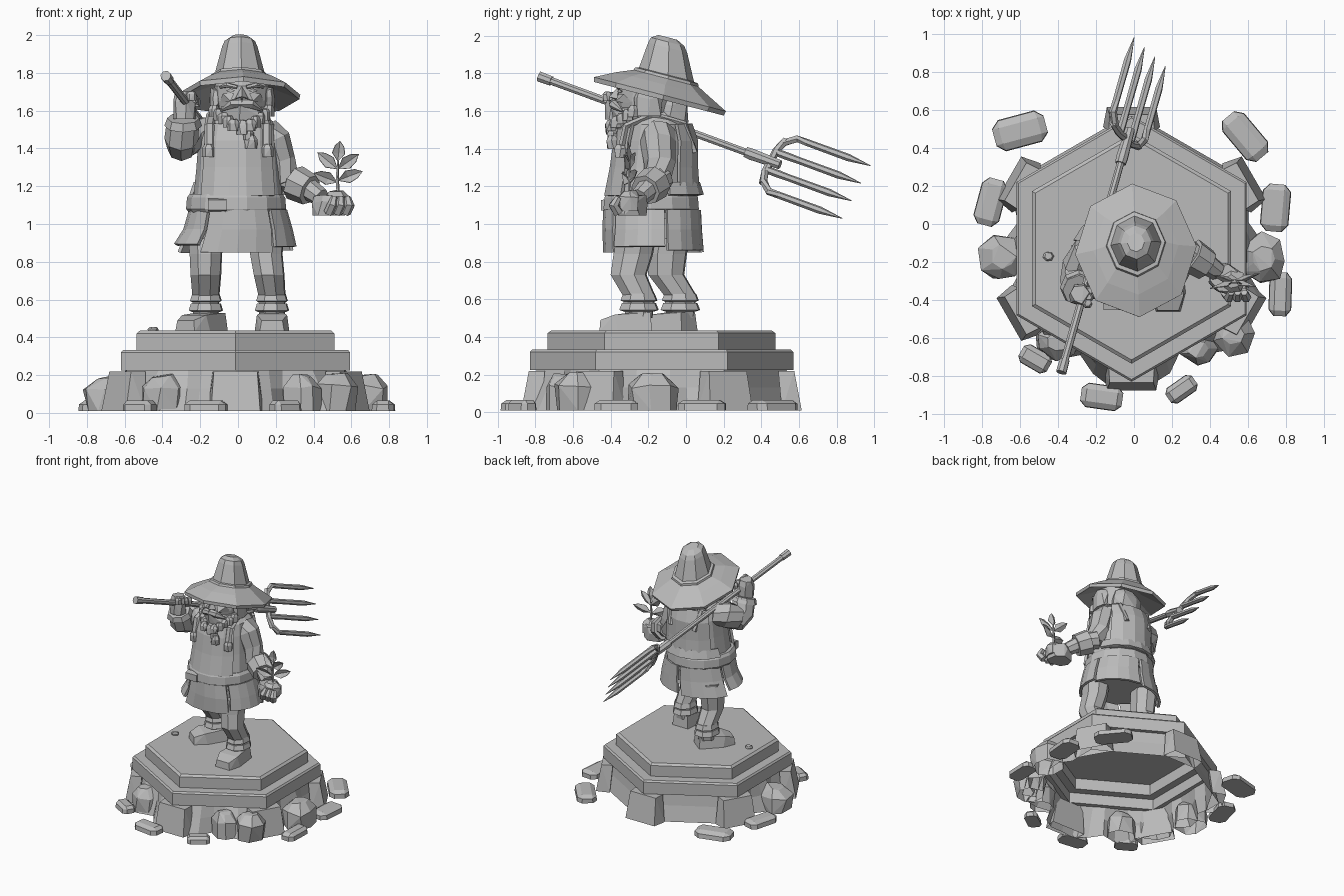
import bpy, bmesh, random
from math import sin, cos, pi, radians
from mathutils import Vector as V, Matrix

if "Cube" in bpy.data.objects:
    bpy.data.objects.remove(bpy.data.objects["Cube"], do_unlink=True)

stone = bpy.data.materials.new("plain_grey")
stone.use_nodes = True
GREY = (0.5, 0.5, 0.5, 1)
stone.diffuse_color = GREY
stone.node_tree.nodes["Principled BSDF"].inputs["Base Color"].default_value = GREY
Z = V((0, 0, 1))


def finish(name, bm, thick=0):
    bmesh.ops.recalc_face_normals(bm, faces=bm.faces)
    me = bpy.data.meshes.new(name)
    bm.to_mesh(me)
    bm.free()
    me.materials.append(stone)
    ob = bpy.data.objects.new(name, me)
    bpy.context.collection.objects.link(ob)
    if thick:
        mod = ob.modifiers.new("thickness", "SOLIDIFY")
        mod.thickness, mod.offset = thick, 0


def loft(name, rings, closed=True, cap=True, thick=0):
    bm = bmesh.new()
    rows = [[bm.verts.new(p) for p in r] for r in rings]
    n = len(rows[0])
    for a, b in zip(rows, rows[1:]):
        for i in range(n if closed else n - 1):
            j = (i + 1) % n
            bm.faces.new((a[i], a[j], b[j], b[i]))
    if cap:
        bm.faces.new(rows[0])
        bm.faces.new(rows[-1])
    finish(name, bm, thick)


def stack(name, levels, n=10, turn=0):
    """Upright body from (x, y, z, rx, ry) levels."""
    angs = [2 * pi * i / n + turn for i in range(n)]
    loft(name, [[(x + rx * cos(a), y + ry * sin(a), z) for a in angs]
                for x, y, z, rx, ry in levels])


def panel(name, levels, a0, a1, seg=4, grow=0.0):
    """Curved cloth plate covering degrees a0 to a1 of a stack."""
    angs = [radians(a0 + (a1 - a0) * i / seg) for i in range(seg + 1)]
    loft(name, [[(x + (rx + grow) * cos(a), y + (ry + grow) * sin(a), z) for a in angs]
                for x, y, z, rx, ry in levels], False, False, .02)


def limb(name, path, radii, n=6, flat=1.0):
    """Tube through points, one radius per point."""
    pts = [V(p) for p in path]
    rings = []
    for i, p in enumerate(pts):
        t = (pts[min(i + 1, len(pts) - 1)] - pts[max(i - 1, 0)]).normalized()
        q = Z.rotation_difference(t)
        r = radii[i]
        rings.append([p + q @ V((r * cos(2 * pi * k / n), r * flat * sin(2 * pi * k / n), 0))
                      for k in range(n)])
    loft(name, rings)


def hull(name, pts, hollow=False):
    """Convex solid; hollow leaves out the side on the ground."""
    bm = bmesh.new()
    for p in pts:
        bm.verts.new(p)
    res = bmesh.ops.convex_hull(bm, input=bm.verts)
    bmesh.ops.delete(bm, geom=list({v for v in res["geom_interior"] + res["geom_unused"]
                                    if isinstance(v, bmesh.types.BMVert)}), context="VERTS")
    bmesh.ops.dissolve_limit(bm, angle_limit=0.1, verts=bm.verts, edges=bm.edges)
    if hollow:
        base = [f for f in bm.faces if all(v.co.z < .02 for v in f.verts)]
        bmesh.ops.delete(bm, geom=base, context="FACES")
    finish(name, bm)


def place(x, y, z, ang):
    return Matrix.Translation((x, y, z)) @ Matrix.Rotation(radians(ang), 4, "Z")


def rock(name, c, size, ang=0, seed=1, taper=0.75, sides=7, hollow=False):
    """Chipped boulder: jittered rings, narrower at the top."""
    rnd = random.Random(seed)
    m = place(*c, ang)
    pts = []
    for z, s in ((-0.5, 0.95), (0.2, 1), (0.5, taper)):
        for i in range(sides):
            a = 2 * pi * (i + rnd.uniform(-.2, .2)) / sides
            s2 = s * rnd.uniform(.88, 1.05) / 2
            pts.append(m @ V((size[0] * s2 * cos(a), size[1] * s2 * sin(a),
                              size[2] * (z + (rnd.uniform(-.12, 0) if z > 0 else 0)))))
    hull(name, pts, hollow)


def ball(name, c, r, seed=0):
    rock(name, c, (2 * r, 2 * r, 2 * r), seed=seed, taper=.6, sides=6)


# Hollow stepped hexagonal plinth
CX, CY = -.013, -.13
profile = [(.01, .4), (.56, .4), (.56, .31), (.63, .31), (.63, .225), (.7, .225), (.7, .32),
           (.688, .333), (.605, .333), (.605, .42), (.585, .435), (.01, .435)]
stack("plinth", [(CX, CY, z, r, r) for r, z in profile], 6, pi / 2)

# Flared rock skirt: a plain wall behind, ragged columns in front
rnd = random.Random(4)
skirt = [[], [], []]
COLS = 42
for i in range(COLS):
    a = 2 * pi * i / COLS + pi / 2
    corner = (a - pi / 2) % (pi / 3) - pi / 6
    hexa = cos(pi / 6) / cos(corner)
    bump = 0
    if sin(a) < .25 and abs(corner) < .4:
        bump = rnd.uniform(.04, .1) if i % 3 else rnd.uniform(-.03, .01)
    for row, z, r, k in zip(skirt, (.225, .13, .01), (.665, .68, .715), (.1, .6, 1)):
        r = r * hexa + bump * k
        row.append((CX + r * cos(a), CY + r * sin(a), z))
loft("rock_skirt", skirt, cap=False)

# Corner buttresses and tapering boulders
for k in range(6):
    m = place(CX, CY, 0, 90 + 60 * k)
    hull(f"buttress_{k}", [m @ V((r, s * w, z)) for s in (-1, 1)
                           for r, w, z in ((.64, .15, .01), (.745, .13, .01), (.725, .12, .12),
                                           (.705, .115, .22), (.62, .12, .22))], True)
for i, (x, y, sx, sy, h) in enumerate([(-.69, -.17, .27, .26, .19), (.68, -.18, .25, .28, .2),
                                       (.52, -.58, .24, .24, .21), (-.4, -.62, .24, .2, .2),
                                       (.34, -.66, .22, .18, .2)]):
    rock(f"boulder_{i}", (x, y, h / 2 + .01), (sx, sy, h), 0, 40 + i, .5, 7, True)

# Loose stones on the ground: slabs with clipped corners
for i, (x, y, sx, sy, a) in enumerate([(-.6, .49, .28, .17, 15), (.585, .46, .28, .15, -50),
                                       (-.755, .115, .25, .14, 75), (.745, .085, .25, .15, 85),
                                       (.77, -.37, .23, .12, 88), (-.52, -.71, .17, .11, -30),
                                       (-.17, -.91, .22, .13, -8), (.25, -.87, .17, .1, 35)]):
    m = place(x, y, .01, a)
    hull(f"loose_stone_{i}", [m @ V((s * u * sx / 2, t * v * sy / 2, z)) for s in (-1, 1) for t in (-1, 1)
                              for u, v, z in ((1, .55, 0), (.7, 1, 0), (1, .5, .035), (.7, .95, .035),
                                              (.75, .5, .055))])
rock("pebble", (-.45, -.17, .44), (.06, .05, .03), 0, 5)

# Boots, trousers and cuffs
for side, fx, fy, ang, hip in (("left", .18, -.28, 0, (.15, -.28)), ("right", -.17, -.06, -38, (-.17, -.1))):
    m = place(fx, fy, .43, ang)
    hull(side + "_boot", [m @ V((s * w, y, z)) for s in (-1, 1) for w, y, z in
                          ((.07, .1, 0), (.092, -.08, 0), (.065, -.18, 0), (.055, -.175, .06),
                           (.08, -.1, .088), (.06, -.01, .1), (.06, .09, .1))])
    hx, hy = hip
    ax, ay = fx, fy + .03
    stack(side + "_trouser", [(ax, ay, .5, .07, .075), (ax, ay, .62, .075, .09),
                              ((ax + hx) / 2, (ay + hy) / 2 - .04, .73, .085, .1),
                              (hx, hy, .84, .09, .11), (hx, hy + .02, .95, .1, .11)], 8, .3)
    for z, r in ((.535, .095), (.585, .088)):
        stack(side + "_cuff", [(ax, ay, z, r - .015, r - .01), (ax, ay, z + .008, r, r + .015),
                               (ax, ay, z + .045, r - .012, r)], 8, .3)

# Body, belt and coat tails
torso = [(0, -.18, 1.03, .24, .24), (0, -.18, 1.15, .235, .235), (0, -.17, 1.3, .22, .215),
         (0, -.16, 1.44, .21, .205), (.005, -.16, 1.53, .195, .175), (.01, -.17, 1.6, .11, .12)]
stack("torso", torso, 14)
stack("tunic_hips", [(0, -.18, .92, .22, .2), (0, -.18, 1.06, .23, .23)], 12)
belt = [(-.01, -.185, 1.06, .25, .25), (-.01, -.185, 1.08, .265, .26),
        (-.01, -.185, 1.14, .26, .255), (-.01, -.185, 1.16, .245, .245)]
stack("belt", belt, 14)
hull("buckle", [(x, y, z) for x in (-.16, -.06) for y, g in ((-.41, 0), (-.452, .008))
                for z in (1.065 + g, 1.135 - g)])
tail = [(0, -.18, 1.075, .25, .25), (0, -.18, .97, .28, .255), (-.015, -.18, .86, .315, .265)]
for i, (a0, a1, drop) in enumerate([(-125, -52, -.01), (-48, 15, .02), (18, 85, 0),
                                    (91, 160, -.01), (165, 232, .03)]):
    x, y, z, rx, ry = tail[2]
    panel(f"coat_tail_{i}", tail[:2] + [(x, y, z + drop, rx, ry - .015 * (i == 0))], a0, a1)
panel("apron_bib", torso[1:5], -140, -40, 5, .014)
panel("vest_back", torso[1:5], 35, 145, 5, .014)
panel("vest_hem", [(0, -.18, 1.155, .265, .265), (0, -.17, 1.22, .24, .235)], 20, 160, 6)

# Apron straps with round studs
for s, side in ((-1, "right"), (1, "left")):
    limb(side + "_strap", [(s * .15, -.345, 1.4), (s * .15, -.32, 1.52), (s * .14, -.18, 1.58),
                           (s * .12, -.01, 1.53), (s * .1, .04, 1.38)], [.028] * 5, 6, .7)
    ball(side + "_strap_stud", (s * .155, -.35, 1.39), .036, 3)

# Raised arm gripping the staff
limb("right_sleeve", [(-.17, -.14, 1.48), (-.25, -.17, 1.47), (-.3, -.24, 1.43)], [.09, .1, .09], 8)
limb("right_forearm", [(-.3, -.2, 1.4), (-.3, -.3, 1.45), (-.29, -.34, 1.55)], [.075, .09, .085], 8)
limb("right_cuff", [(-.29, -.335, 1.52), (-.29, -.35, 1.56)], [.1, .085], 8)
rock("right_hand", (-.285, -.37, 1.63), (.13, .13, .15), 20, 8)
for i in range(4):
    f = .035 * i - .05
    ball(f"right_finger_{i}", (-.235 + f * .2, -.37 + f, 1.665 - f * .3), .026, i)

# Lowered arm holding a seedling
limb("left_sleeve", [(.14, -.14, 1.49), (.185, -.15, 1.44), (.22, -.14, 1.33), (.26, -.15, 1.22)],
     [.09, .095, .085, .075], 8)
limb("left_forearm", [(.25, -.13, 1.24), (.34, -.18, 1.21), (.44, -.25, 1.14)], [.07, .065, .05], 8)
limb("left_cuff", [(.3, -.165, 1.22), (.38, -.215, 1.18)], [.095, .085], 8)
rock("left_hand", (.48, -.29, 1.1), (.2, .17, .11), -20, 21, .9)
rock("soil_clump", (.52, -.3, 1.125), (.14, .13, .11), 0, 22, .6)
for i in range(3):
    limb(f"left_finger_{i}", [(.48 + i * .045, -.36, 1.06), (.5 + i * .045, -.385, 1.1),
                              (.51 + i * .035, -.36, 1.14)], [.028, .028, .018])
limb("seedling_stem", [(.53, -.3, 1.14), (.525, -.3, 1.25), (.53, -.3, 1.34)], [.01, .009, .005], 5)


def leaf(name, base, tip, wide):
    a, b = V(base), V(tip)
    side = (b - a).cross(V((0, 1, 0))).normalized() * wide
    bm = bmesh.new()
    sag = V((0, .012, 0))
    mid = [a.lerp(b, .4) + sag, a.lerp(b, .75) + sag * .7]
    v = [bm.verts.new(p) for p in (a, mid[0], b, mid[0] + side - sag * 2, mid[1] + side * .7 - sag,
                                   mid[0] - side - sag * 2, mid[1] - side * .7 - sag)]
    for f in ((0, 1, 3), (1, 2, 4, 3), (0, 5, 1), (1, 5, 6, 2)):
        bm.faces.new([v[i] for i in f])
    finish(name, bm, .005)


for i, (z, tx, ty, tz) in enumerate([(1.33, .54, -.31, 1.44), (1.29, .42, -.27, 1.38),
                                     (1.29, .64, -.33, 1.37), (1.22, .4, -.34, 1.27),
                                     (1.23, .66, -.26, 1.28)]):
    leaf(f"leaf_{i}", (.528, -.3, z), (tx, ty, tz), .034)

# Head, face, hair and knotted beard
HX = .02
stack("head", [(HX, -.2, 1.5, .08, .09), (HX, -.21, 1.56, .12, .14), (HX, -.21, 1.65, .14, .155),
               (HX, -.2, 1.73, .145, .155), (HX, -.18, 1.8, .1, .11)], 12)
hull("nose", [(HX, -.36, 1.73), (HX, -.41, 1.675), (HX - .035, -.365, 1.665),
              (HX + .035, -.365, 1.665), (HX, -.35, 1.65)])
rock("beard", (HX, -.285, 1.565), (.24, .22, .12), 0, 31, 1)
rock("back_hair", (HX, -.08, 1.62), (.25, .2, .16), 0, 32)
for s, side in ((-1, "right"), (1, "left")):
    limb(side + "_moustache", [(HX, -.385, 1.645), (HX + s * .05, -.385, 1.635),
                               (HX + s * .11, -.34, 1.6)], [.024, .026, .006])
    limb(side + "_brow", [(HX + s * .025, -.36, 1.725), (HX + s * .075, -.35, 1.735),
                          (HX + s * .115, -.31, 1.725)], [.01, .014, .008])
    hull(side + "_eye", [(HX + s * x, y, z) for x, y, z in
                         ((.035, -.363, 1.705), (.06, -.358, 1.718), (.085, -.34, 1.705),
                          (.06, -.358, 1.695), (.06, -.33, 1.705))])
    hull(side + "_cheek", [(HX + s * x, y, z) for x, y, z in
                           ((.04, -.36, 1.69), (.1, -.33, 1.69), (.12, -.28, 1.64), (.06, -.375, 1.65))])
    rock(side + "_side_hair", (HX + s * .14, -.2, 1.65), (.07, .16, .15), 0, 33 + s)
    for i in range(5):
        t = i / 4
        ball(f"{side}_beard_knot_{i}", (HX + s * (.145 - .1 * t), -.28 - .12 * t, 1.6 - .075 * t),
             .032, 50 + i)
for i, (x, z, r) in enumerate([(.03, 1.515, .04), (.055, 1.475, .03), (.07, 1.435, .036)]):
    ball(f"beard_braid_{i}", (x, -.39, z), r, 60 + i)

# Wide hat: tilted eight-sided brim and an upright crown
tilt = Matrix.Translation((.01, -.14, 1.685)) @ Matrix.Rotation(radians(-14.5), 4, "X")
hat = [(.15, .05, 0), (.35, -.02, 0), (.356, .005, 0), (.25, .06, 0), (.175, .095, .01),
       (.17, .11, .01), (.148, .115, .008), (.105, .255, -.022), (.09, .285, -.03), (.05, .308, -.035)]
loft("hat", [[tilt @ V((r * .9 * cos(pi * k / 4 + .06), r * 1.02 * sin(pi * k / 4 + .06) + dy, z))
              for k in range(8)] for r, z, dy in hat])

# Pitchfork: staff, socket, crossbar and four curved tines
butt, neck = V((-.38, -.77, 1.78)), V((-.02, .5, 1.315))
d = (neck - butt).normalized()
limb("staff", [butt, neck], [.022, .02], 8)
limb("staff_end", [butt - d * .012, butt + d * .06], [.029, .027], 8)
limb("fork_socket", [neck - d * .2, neck - d * .17, neck], [.03, .033, .026], 8)
first, last = V((0, .98, 1.31)), V((.165, .83, 1.03))
for i in range(4):
    tip = first.lerp(last, i / 3)
    root = tip - d * .45
    start = root.lerp(neck, .3 if i in (0, 3) else 0) - d * .04
    limb(f"tine_{i}", [start, root + d * .02, root + d * .08, tip - d * .13, tip],
         [.02, .021, .019, .02, .002])
limb("fork_crossbar", [first.lerp(last, t) - d * (.5 if .1 < t < .9 else .48)
                       for t in (.09, .3, .7, .91)], [.021] * 4)
